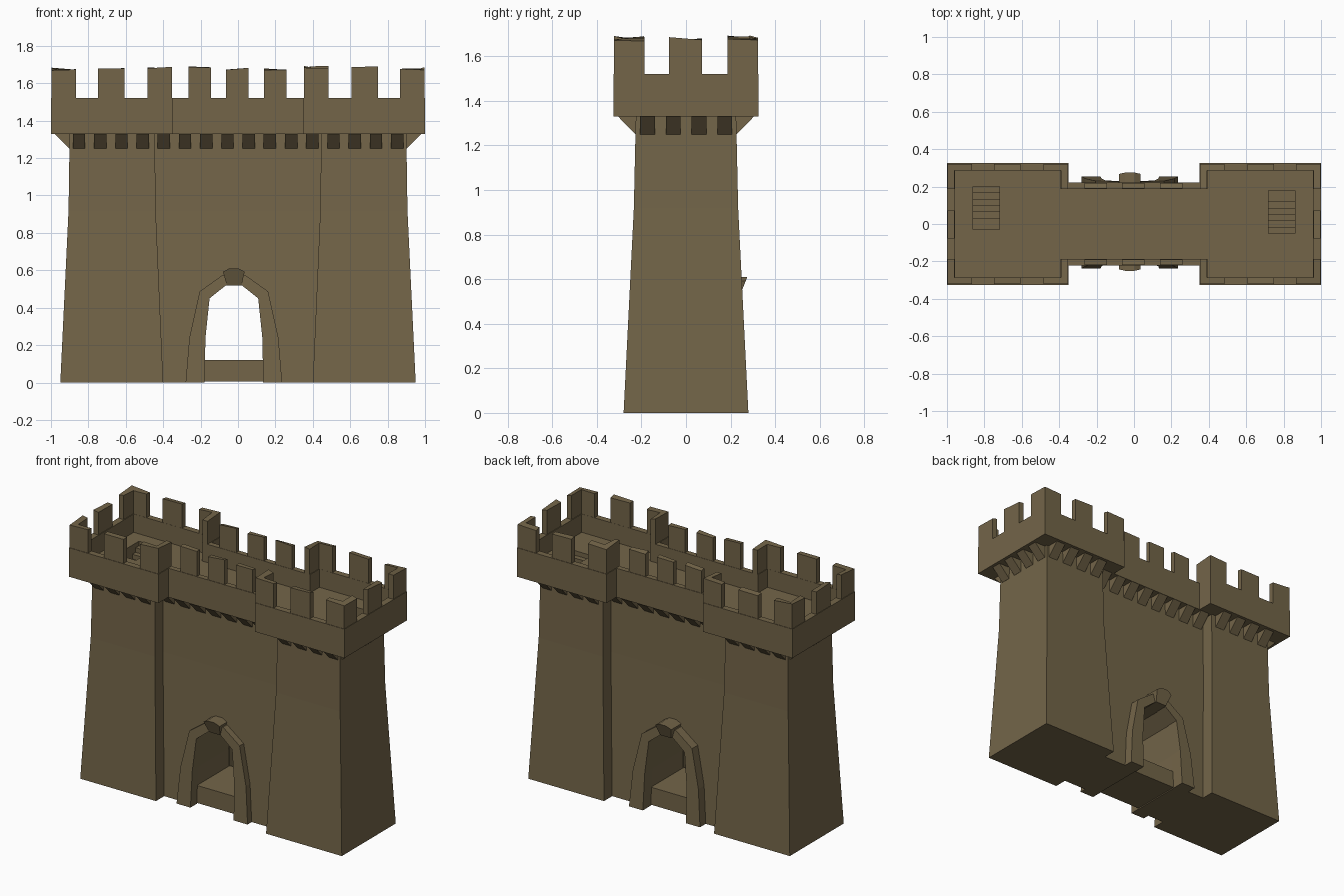
import bpy, bmesh, random

if "Cube" in bpy.data.objects:
    bpy.data.objects.remove(bpy.data.objects["Cube"])

random.seed(4)
stone = bpy.data.materials.new("brown stone")
stone.diffuse_color = (0.172, 0.130, 0.066, 1)
stone.use_nodes = True
stone.node_tree.nodes["Principled BSDF"].inputs["Base Color"].default_value = stone.diffuse_color


def loft(name, rings):
    """Skin a list of equal-length point rings and cap both ends."""
    bm = bmesh.new()
    vs = [[bm.verts.new(p) for p in r] for r in rings]
    n = len(rings[0])
    for a, b in zip(vs, vs[1:]):
        for i in range(n):
            j = (i + 1) % n
            bm.faces.new((a[i], a[j], b[j], b[i]))
    bm.faces.new(vs[0][::-1])
    bm.faces.new(vs[-1])
    bmesh.ops.recalc_face_normals(bm, faces=bm.faces)
    me = bpy.data.meshes.new(name)
    bm.to_mesh(me)
    bm.free()
    me.materials.append(stone)
    ob = bpy.data.objects.new(name, me)
    bpy.context.collection.objects.link(ob)
    return ob


def rect(x0, x1, y0, y1):
    return [(x0, y0), (x1, y0), (x1, y1), (x0, y1)]


def at(pts, z):
    return [(x, y, z) for x, y in pts]


def cut(ob, cutter):
    m = ob.modifiers.new("cut", "BOOLEAN")
    m.operation = "DIFFERENCE"
    m.solver = "EXACT"
    m.object = cutter
    bpy.context.view_layer.objects.active = ob
    bpy.ops.object.modifier_apply(modifier=m.name)


# Tapered towers
towers = {}
for s in (-1, 1):
    prof = [(0, .40, .95, .28), (.92, .44, .906, .234), (1.33, .445, .90, .225)]
    towers[s] = loft("tower", [at(rect(*sorted((s * a, s * b)), -y, y), z)
                               for z, a, b, y in prof])

# Gate wall between the towers
wall = loft("gate_wall", [at(rect(-.47, .47, -y, y), z)
                          for z, y in ((0, .195), (.92, .15), (1.33, .14))])

# Arched tunnel through the wall
cx = -.022
inner = [(.157, 0), (.152, .24), (.13, .45), (.042, .52)]
outer = [(.258, 0), (.238, .24), (.183, .487), (.06, .575)]


def arch(half, grow=0):
    return ([(cx - w - grow, z) for w, z in half]
            + [(cx + w + grow, z) for w, z in half[::-1]])


hole = arch(inner, .004)
hole[0] = (hole[0][0], -.1)
hole[-1] = (hole[-1][0], -.1)
tunnel = loft("tunnel_cutter", [[(x, y, z) for x, z in hole] for y in (-.5, .5)])
cut(wall, tunnel)
bpy.data.objects.remove(tunnel)
loft("gate_floor", [at(rect(cx - .157, cx + .157, -.17, .17), z) for z in (.005, .12)])

# Arch surrounds and keystones, front and back
frame = arch(outer) + arch(inner)[::-1]
key = [(-.038, .52), (.042, .52), (.052, .57), (.058, .592), (.025, .61),
       (-.025, .61), (-.058, .592), (-.052, .57)]
for s, y0, k in ((-1, .238, .25), (1, .255, .275)):
    loft("arch_surround", [[(x, s * (y - .05 * z), z) for x, z in frame]
                           for y in (y0, .17)])
    loft("keystone", [[(cx + x, s * (k - .4 * (.61 - z)), z) for x, z in key],
                      [(cx + x, s * .14, z) for x, z in key]])


# Platform with parapet, one stepped outline for both towers and the wall
def outline(X, Y, xi, yi):
    return [(-X, -Y), (-xi, -Y), (-xi, -yi), (xi, -yi), (xi, -Y), (X, -Y),
            (X, Y), (xi, Y), (xi, yi), (-xi, yi), (-xi, Y), (-X, Y)]


out = outline(1, .325, .35, .222)
inn = outline(.957, .285, .392, .187)
parapet = loft("parapet", [at(out, 1.33), at(out, 1.52), at(inn, 1.52), at(inn, 1.40)])

# Stair wells sunk into the platform
for s in (-1, 1):
    y, z = .2, 1.40
    prof = [(-.03, 1.6), (.2, 1.6)]
    for d in (.034, .034, .034, .034, .034, .06):
        z -= .03
        prof += [(y, z), (y - d, z)]
        y -= d
    prof = [(p if s < 0 else .15 - p, q) for p, q in prof]
    # last profile point lies directly below the first one
    well = loft("stair_cutter", [[(x, p, q) for p, q in prof]
                                 for x in (s * .72, s * .86)])
    cut(parapet, well)
    cut(towers[s], well)
    bpy.data.objects.remove(well)

# Corbels: wedges under the parapet
def corbel(c, base, axis, s):
    rings = []
    for e in (-.033, .033):
        tri = [(base - .02, 1.25), (base, 1.25), (base + .08, 1.332), (base - .02, 1.332)]
        rings.append([(c + e, s * d, z) if axis == "y" else (s * d, c + e, z)
                      for d, z in tri])
    loft("corbel", rings)


for s in (-1, 1):
    for i in range(16):
        x = -.85 + i * .1134
        corbel(x, .227 if abs(x) > .44 else .142, "y", s)
    for i in range(4):
        corbel(-.173 + i * .1155, .902, "x", s)


# Merlons with slightly worn, uneven tops
def merlon(pts):
    h = random.uniform(1.672, 1.688)
    loft("merlon", [at(pts, 1.515),
                    [(x, y, h + random.uniform(-.008, .006)) for x, y in pts]])


T = .036
for sy in (-1, 1):
    for sx in (-1, 1):
        # L-shaped corner merlons at the outer and inner tower corners
        for x, d, ly in ((.997, -1, .135), (.353, 1, .135)):
            y = .322
            L = [(x, y), (x + d * .132, y), (x + d * .132, y - T),
                 (x + d * T, y - T), (x + d * T, y - ly), (x, y - ly)]
            merlon([(sx * a, sy * b) for a, b in L])
        merlon([(sx * a, sy * b) for a, b in rect(.607, .748, .322 - T, .322)])
    for c in (-.205, -.003, .2):
        merlon([(a, sy * b) for a, b in rect(c - .06, c + .06, .219 - .03, .219)])
for sx in (-1, 1):
    merlon([(sx * a, b) for a, b in rect(.997 - T, .997, -.077, .072)])
